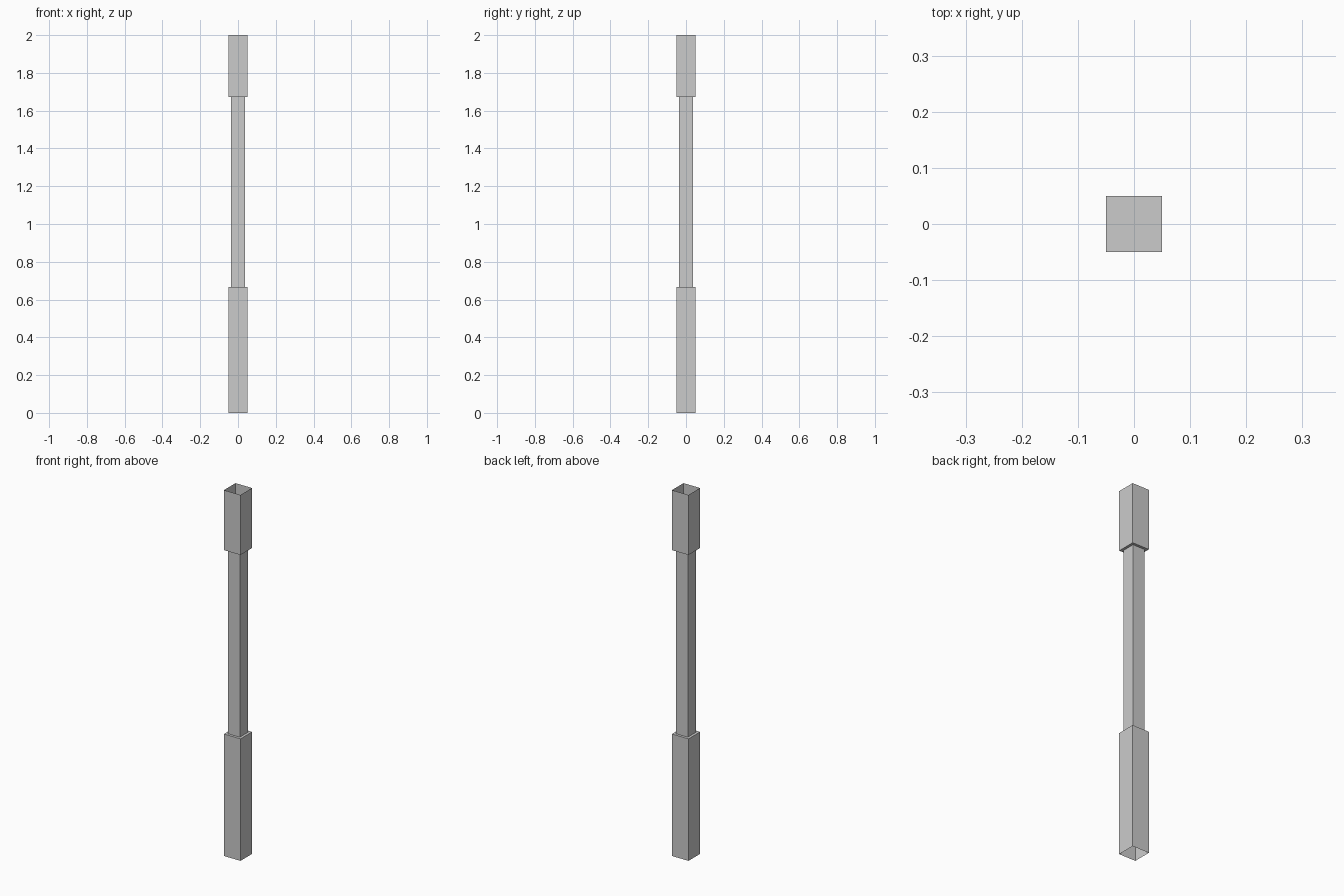
import bpy, bmesh

if "Cube" in bpy.data.objects:
    bpy.data.objects.remove(bpy.data.objects["Cube"])


def square_tube(name, half, z0, z1, cap_bottom=False, cap_top=False):
    """Thin-walled square tube with optional end caps."""
    bm = bmesh.new()
    bmesh.ops.create_cube(bm, size=1)
    for v in bm.verts:
        v.co = (v.co.x * 2 * half, v.co.y * 2 * half, z0 if v.co.z < 0 else z1)
    bm.normal_update()
    open_ends = [f for f in bm.faces
                 if (f.normal.z > 0.5 and not cap_top)
                 or (f.normal.z < -0.5 and not cap_bottom)]
    bmesh.ops.delete(bm, geom=open_ends, context='FACES_ONLY')
    mesh = bpy.data.meshes.new(name)
    bm.to_mesh(mesh)
    bm.free()
    obj = bpy.data.objects.new(name, mesh)
    bpy.context.collection.objects.link(obj)
    return obj


LOW, HIGH = 0.667, 1.672

# Wide base block, open underneath
square_tube("post_base", 0.05, 0, LOW, cap_top=True)
# Narrow shaft between the blocks
square_tube("post_shaft", 0.036, LOW, HIGH)
# Wide head block, open at the top
square_tube("post_head", 0.05, HIGH, 2.0, cap_bottom=True)
